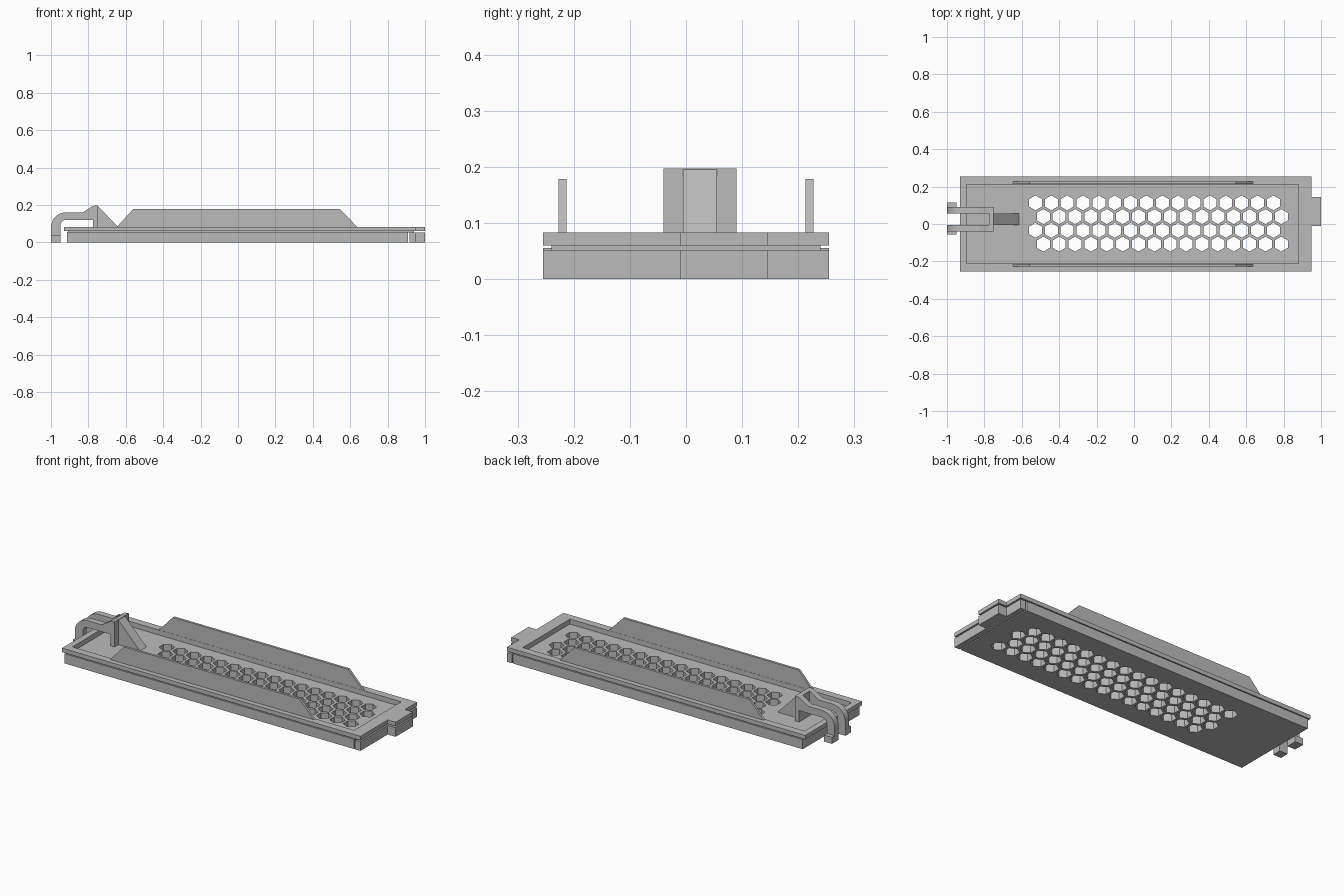
import bpy, bmesh, math

old = bpy.data.objects.get("Cube")
if old:
    bpy.data.objects.remove(old, do_unlink=True)

grey = bpy.data.materials.new("plain grey")
grey.use_nodes = True
grey.diffuse_color = (0.5, 0.5, 0.5, 1)
grey.node_tree.nodes["Principled BSDF"].inputs["Base Color"].default_value = (0.5, 0.5, 0.5, 1)


def finish(name, bm):
    bmesh.ops.recalc_face_normals(bm, faces=bm.faces)
    mesh = bpy.data.meshes.new(name)
    bm.to_mesh(mesh)
    bm.free()
    mesh.materials.append(grey)
    obj = bpy.data.objects.new(name, mesh)
    bpy.context.collection.objects.link(obj)
    return obj


def add_prism(bm, points, vector):
    """Extrude a closed outline of 3D points along a vector."""
    face = bm.faces.new([bm.verts.new(p) for p in points])
    geom = bmesh.ops.extrude_face_region(bm, geom=[face])["geom"]
    verts = [g for g in geom if isinstance(g, bmesh.types.BMVert)]
    bmesh.ops.translate(bm, verts=verts, vec=vector)


def side_prism(name, outline, y0, y1):
    bm = bmesh.new()
    add_prism(bm, [(x, y0, z) for x, z in outline], (0, y1 - y0, 0))
    return finish(name, bm)


def plan_prism(name, outline, z0, z1):
    bm = bmesh.new()
    add_prism(bm, [(x, y, z0) for x, y in outline], (0, 0, z1 - z0))
    return finish(name, bm)


def box(name, x0, x1, y0, y1, z0, z1):
    return plan_prism(name, [(x0, y0), (x1, y0), (x1, y1), (x0, y1)], z0, z1)


def cut(obj, cutter):
    cutter.hide_render = True
    mod = obj.modifiers.new("cut", "BOOLEAN")
    mod.operation, mod.solver, mod.object = "DIFFERENCE", "EXACT", cutter
    bpy.context.view_layer.objects.active = obj
    bpy.ops.object.modifier_apply(modifier=mod.name)
    bpy.data.objects.remove(cutter, do_unlink=True)


def tabbed_outline(x0, x1):
    """Rectangle with a tab on the left end."""
    return [(x0, -W), (x1, -W), (x1, -0.01), (1, -0.01),
            (1, 0.145), (x1, 0.145), (x1, W), (x0, W)]


W = 0.255

# Perforated lower plate
lower_plate = box("lower_plate", -0.914, 0.91, -W, W, 0, 0.055)
pitch, radius = 0.0848, 0.04
bm = bmesh.new()
for row in range(4):
    cy = 0.113 - row * pitch * math.sqrt(3) / 2
    for col in range(16):
        cx = -0.527 + (col + row % 2 / 2) * pitch
        ring = [math.radians(30 + 60 * k) for k in range(6)]
        add_prism(bm, [(cx + radius * math.cos(a), cy + radius * math.sin(a), -0.05)
                       for a in ring], (0, 0, 0.2))
cut(lower_plate, finish("hole_cutter", bm))

# End block below the tab
plan_prism("lower_end_block", tabbed_outline(0.917, 0.95), 0, 0.052)

# Raised frame, with the narrow spacer that leaves a groove under it
for name, outline, z0, z1 in (
        ("groove_spacer", [(-0.91, -0.24), (0.94, -0.24), (0.94, 0.24), (-0.91, 0.24)], 0.052, 0.062),
        ("upper_frame", tabbed_outline(-0.93, 0.95), 0.06, 0.083)):
    frame = plan_prism(name, outline, z0, z1)
    cut(frame, box("opening_cutter", -0.895, 0.88, -0.212, 0.212, 0, 0.2))

# Tapered side walls
wall = [(-0.65, 0.08), (0.64, 0.08), (0.545, 0.178), (-0.56, 0.178)]
for name, y in (("left_wall", 0.22), ("right_wall", -0.22)):
    side_prism(name, wall, y - 0.007, y + 0.007)


# Clip: two curved arms with outward feet
def arc(cx, cz, r, steps=8):
    return [(cx - r * math.sin(t), cz + r * math.cos(t))
            for t in (math.pi / 2 * k / steps for k in range(steps + 1))]


arm = ([(-0.755, 0.197), (-0.775, 0.195), (-0.83, 0.16)] + arc(-0.92, 0.08, 0.08)
       + [(-1, 0), (-0.95, 0)] + arc(-0.92, 0.09, 0.03)[::-1] + [(-0.755, 0.12)])
for side, y0, y1, foot in (("left", 0.055, 0.09, 0.115), ("right", -0.04, -0.005, -0.055)):
    side_prism(side + "_clip_arm", arm, y0, y1)
    inner = y1 if side == "left" else y0
    box(side + "_clip_foot", -1, -0.95, min(inner, foot), max(inner, foot), 0, 0.037)

# Clip post and its triangular brace
side_prism("clip_post", [(-0.775, 0.05), (-0.75, 0.05), (-0.75, 0.197), (-0.775, 0.195)], -0.04, 0.09)
side_prism("clip_brace", [(-0.755, 0.05), (-0.61, 0.05), (-0.752, 0.197)], -0.005, 0.055)
